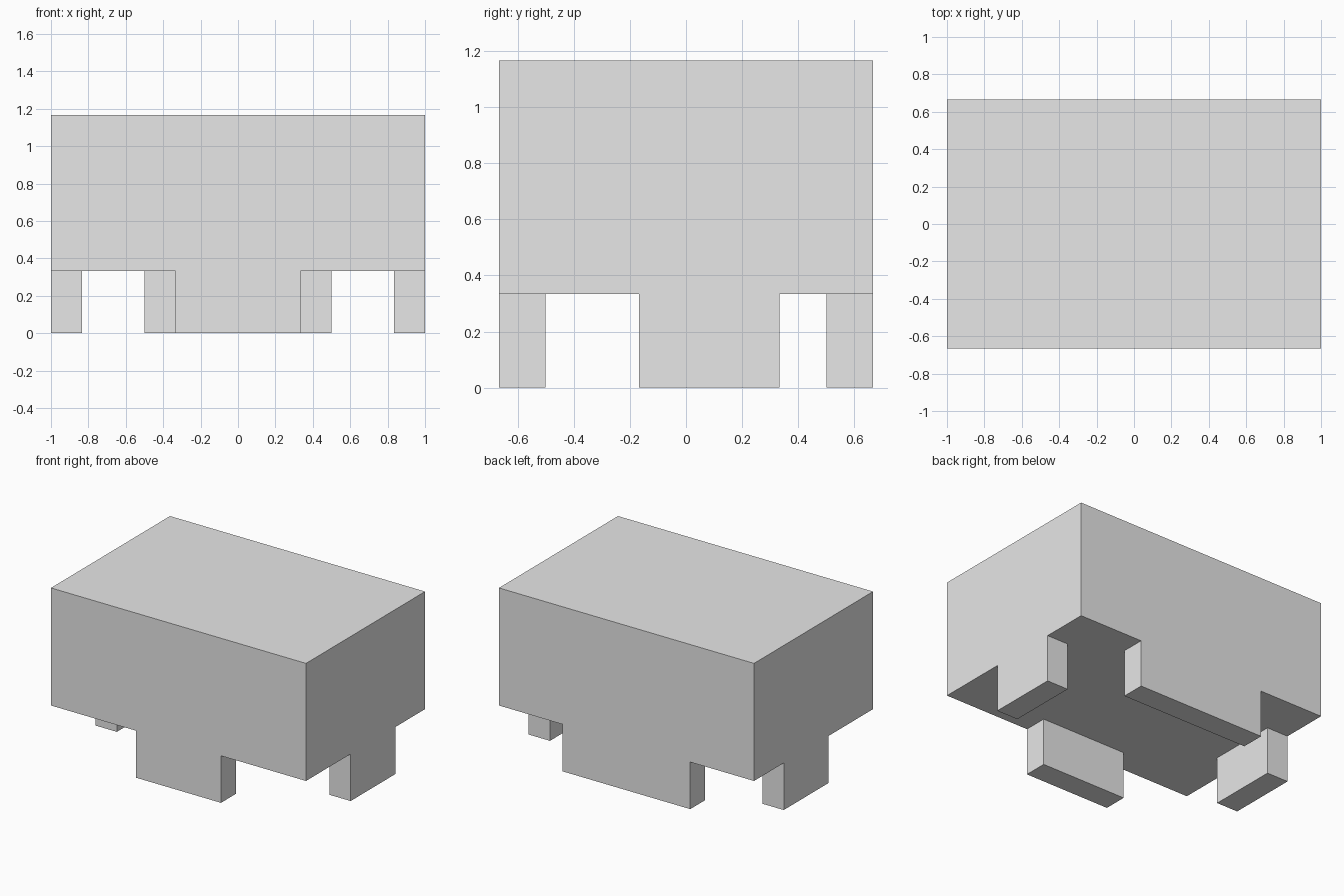
import bpy

# Remove the default cube
cube = bpy.data.objects.get("Cube")
if cube:
    bpy.data.objects.remove(cube, do_unlink=True)

# Single plain grey
grey = bpy.data.materials.new("light_grey")
grey.use_nodes = True
color = (0.8, 0.8, 0.8, 1)
grey.diffuse_color = color
grey.node_tree.nodes["Principled BSDF"].inputs["Base Color"].default_value = color

U = 1 / 6   # the model sits on a grid of twelve units across


def box(name, x, y, z):
    """Axis-aligned box from (min, max) ranges given in grid units."""
    ranges = (x, y, z)
    bpy.ops.mesh.primitive_cube_add(size=1, location=[(a + b) / 2 * U for a, b in ranges])
    ob = bpy.context.object
    ob.name = ob.data.name = name
    ob.scale = [(b - a) * U for a, b in ranges]
    bpy.ops.object.transform_apply(location=False, rotation=False, scale=True)
    ob.data.materials.append(grey)
    return ob


# Main block
box("body", (-6, 6), (-4, 4), (2, 7))

# One foot under the middle of each edge, flush with the body's sides
foot_z = (0, 2)
box("front_foot", (-2, 2), (-4, -3), foot_z)
box("back_foot", (-3, 3), (3, 4), foot_z)
box("left_foot", (5, 6), (-1, 2), foot_z)
box("right_foot", (-6, -5), (-1, 2), foot_z)
